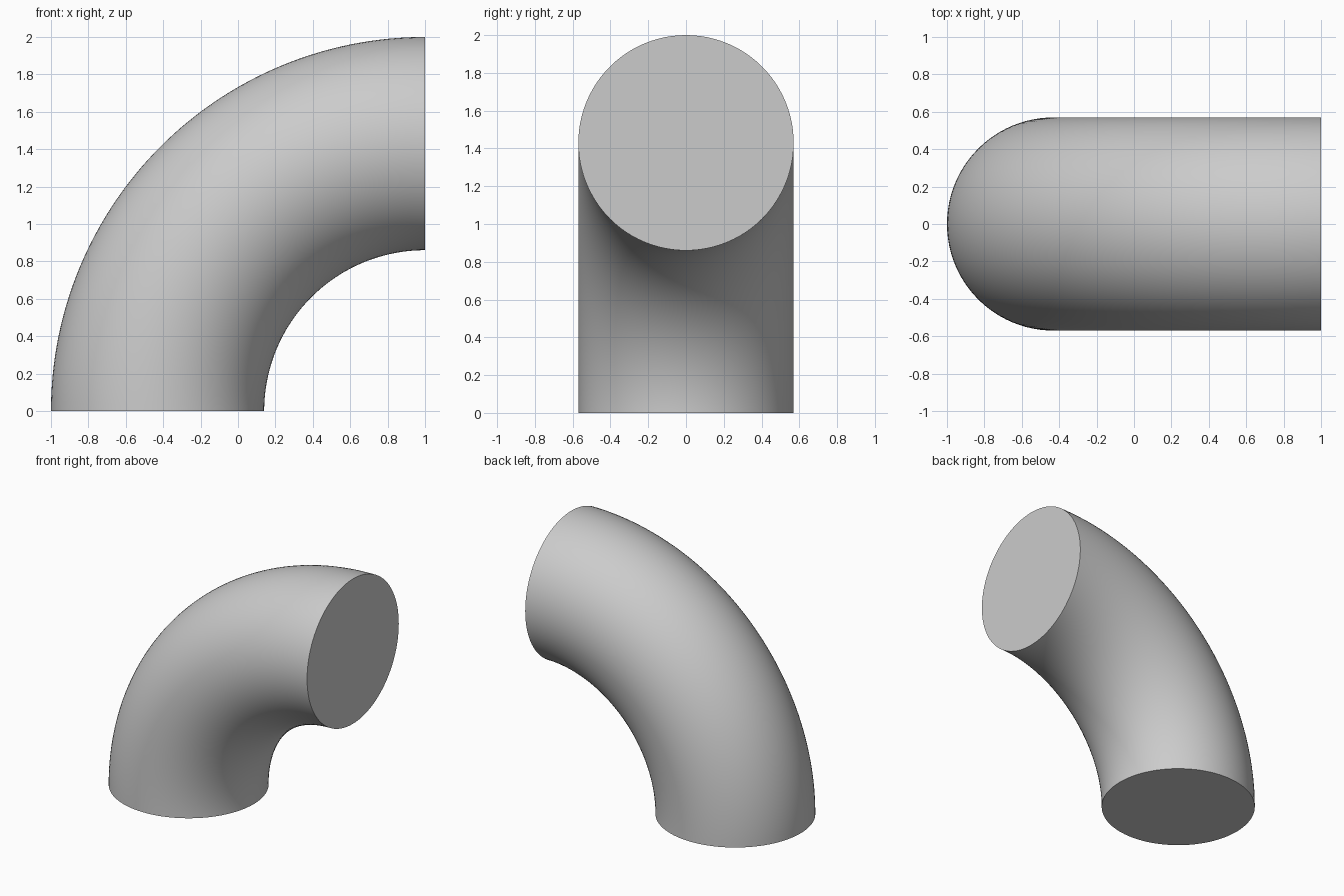
import bpy
import bmesh
from math import cos, sin, pi, radians

if "Cube" in bpy.data.objects:
    bpy.data.objects.remove(bpy.data.objects["Cube"])

OUTER, INNER = 2.0, 0.86           # bend radii around the pivot at x = 1, z = 0
MAJOR, MINOR = (OUTER + INNER) / 2, (OUTER - INNER) / 2
SIDES, STEPS = 96, 64


def ring(bm, angle):
    """One circular cross-section of the bend."""
    verts = []
    for i in range(SIDES):
        a = 2 * pi * i / SIDES
        r = MAJOR + MINOR * cos(a)
        verts.append(bm.verts.new((1 - r * cos(angle), MINOR * sin(a), r * sin(angle))))
    return verts


# Quarter-turn pipe body
bm = bmesh.new()
rings = [ring(bm, pi / 2 * s / STEPS) for s in range(STEPS + 1)]
for a, b in zip(rings, rings[1:]):
    for i in range(SIDES):
        j = (i + 1) % SIDES
        bm.faces.new((a[i], a[j], b[j], b[i]))

# Flat end caps
bm.faces.new(rings[0])
bm.faces.new(rings[-1])
bmesh.ops.recalc_face_normals(bm, faces=bm.faces)

mesh = bpy.data.meshes.new("pipe_elbow")
bm.to_mesh(mesh)
bm.free()
elbow = bpy.data.objects.new("pipe_elbow", mesh)
bpy.context.collection.objects.link(elbow)

# Smooth walls, sharp rims
bpy.context.view_layer.objects.active = elbow
elbow.select_set(True)
bpy.ops.object.shade_smooth_by_angle(angle=radians(30))
